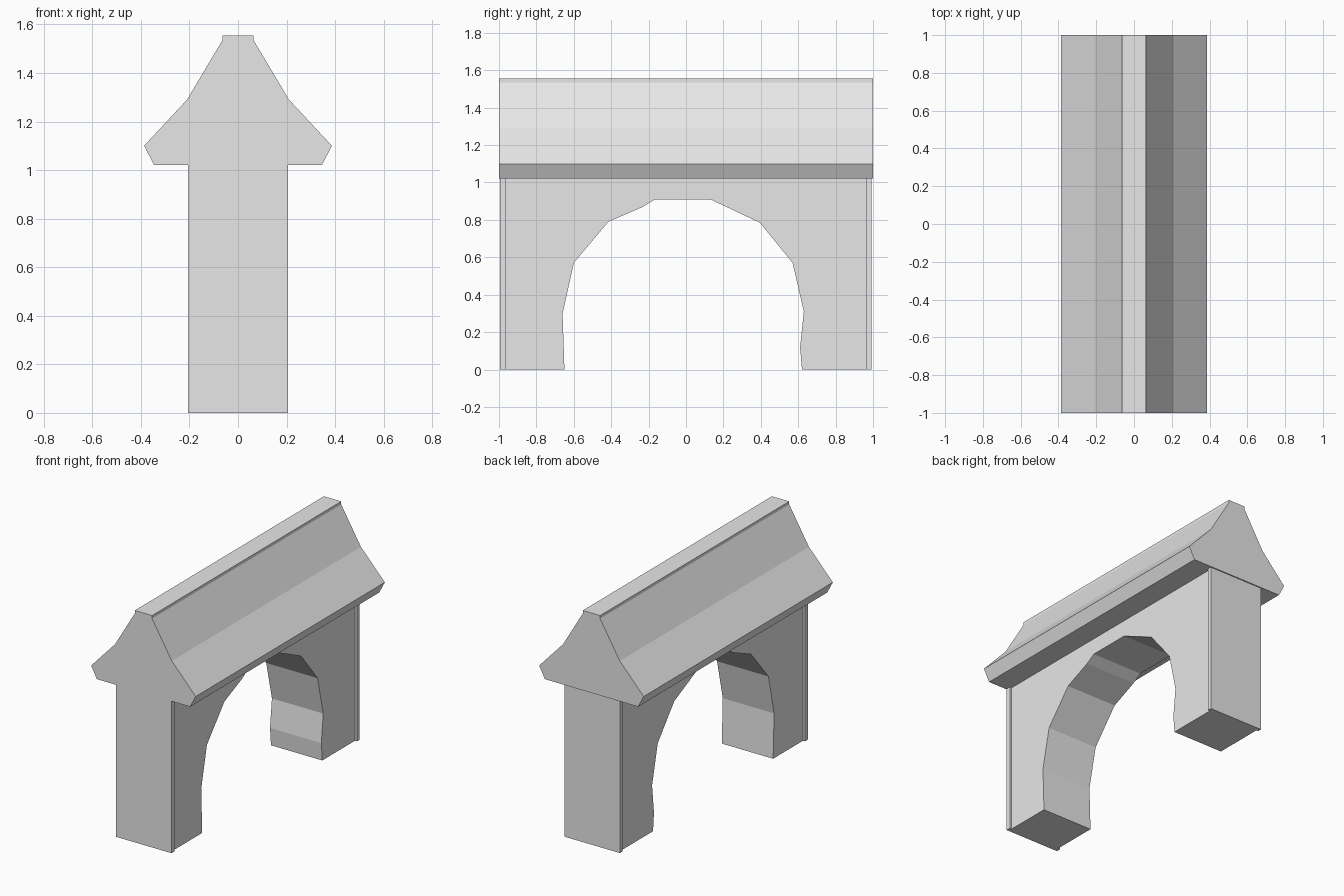
import bpy

if "Cube" in bpy.data.objects:
    bpy.data.objects.remove(bpy.data.objects["Cube"], do_unlink=True)

stone = bpy.data.materials.new("light grey stone")
stone.use_nodes = True
grey = (0.8, 0.8, 0.8, 1)
stone.diffuse_color = grey
stone.node_tree.nodes["Principled BSDF"].inputs["Base Color"].default_value = grey


def prism(name, outline, start, end, place):
    """Extrude a closed outline from start to end; place maps (a, b, depth) to xyz."""
    n = len(outline)
    verts = [place(a, b, d) for d in (start, end) for a, b in outline]
    faces = [tuple(range(n)), tuple(range(2 * n - 1, n - 1, -1))]
    faces += [(i, i + n, (i + 1) % n + n, (i + 1) % n) for i in range(n)]
    mesh = bpy.data.meshes.new(name)
    mesh.from_pydata(verts, [], faces)
    mesh.materials.append(stone)
    obj = bpy.data.objects.new(name, mesh)
    bpy.context.collection.objects.link(obj)
    # Make the normals face outwards
    bpy.context.view_layer.objects.active = obj
    bpy.ops.object.mode_set(mode="EDIT")
    bpy.ops.mesh.select_all(action="SELECT")
    bpy.ops.mesh.normals_make_consistent(inside=False)
    bpy.ops.object.mode_set(mode="OBJECT")
    return obj


def along_y(x, z, d):
    return (x, d, z)


def along_x(y, z, d):
    return (d, y, z)


# Gabled roof with a flared eave and flat ridge
half_roof = [(0.345, 1.02), (0.387, 1.10), (0.21, 1.29), (0.064, 1.535), (0.064, 1.555)]
roof_outline = half_roof + [(-x, z) for x, z in reversed(half_roof)]
prism("roof", roof_outline, -1, 1, along_y)

# Wall pierced by a rough hewn arch
arch = [(-0.65, 0), (-0.66, 0.30), (-0.60, 0.57), (-0.415, 0.79), (-0.23, 0.87),
        (-0.165, 0.91), (0.13, 0.91), (0.395, 0.785), (0.57, 0.57), (0.63, 0.31),
        (0.61, 0.12), (0.62, 0)]
wall_outline = [(-0.97, 0)] + arch + [(0.97, 0), (0.97, 1.025), (-0.97, 1.025)]
prism("arched_wall", wall_outline, -0.19, 0.19, along_x)

# Slightly wider slabs closing both ends of the wall
slab = [(-0.205, 0), (0.205, 0), (0.205, 1.025), (-0.205, 1.025)]
for name, y0, y1 in (("front_end_slab", -0.995, -0.965), ("back_end_slab", 0.965, 0.992)):
    prism(name, slab, y0, y1, along_y)
